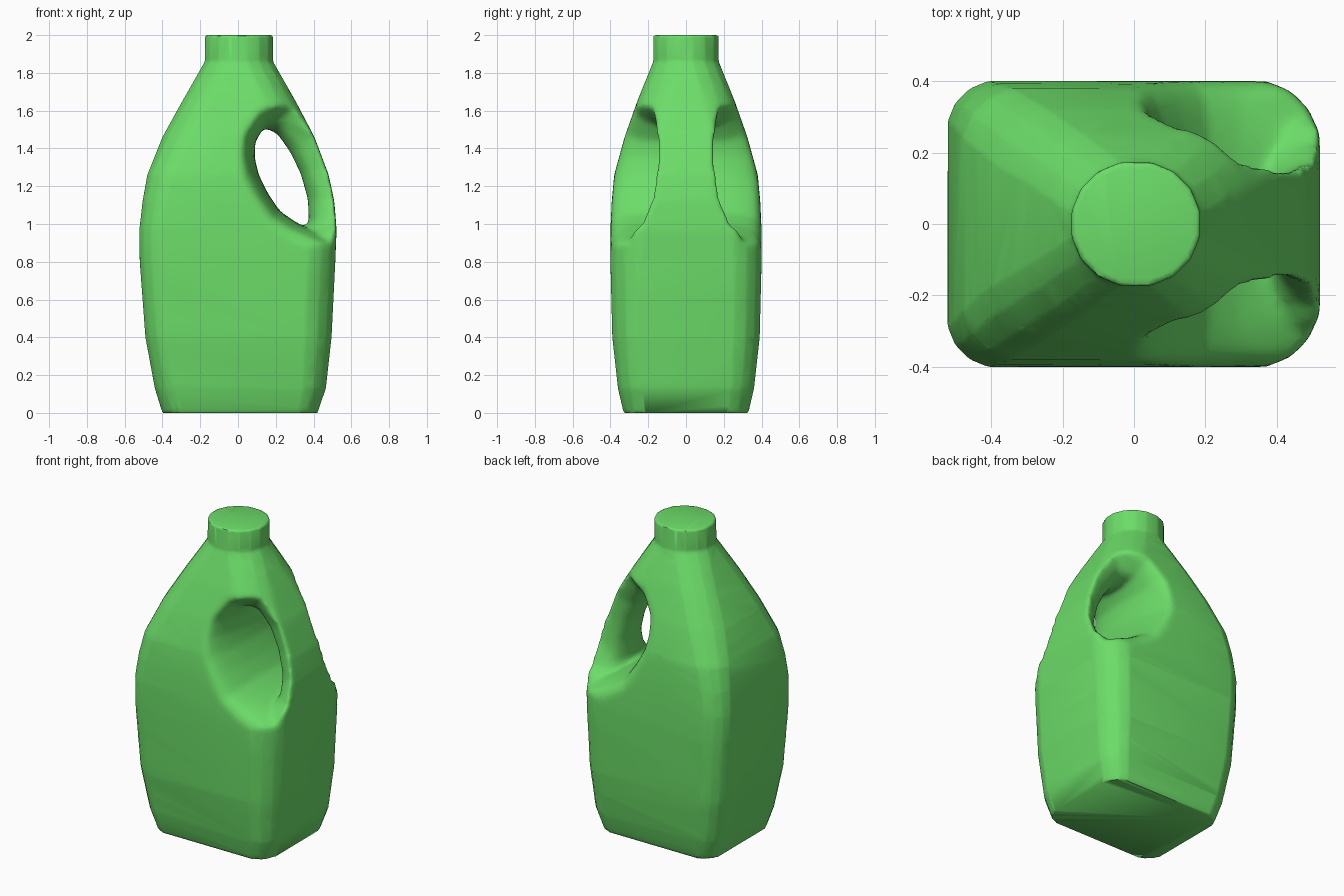
import bpy, bmesh, math

if "Cube" in bpy.data.objects:
    bpy.data.objects.remove(bpy.data.objects["Cube"])

# Helper: skin a list of closed rings into a capped solid
def loft(name, rings):
    bm = bmesh.new()
    rows = [[bm.verts.new(p) for p in ring] for ring in rings]
    n = len(rows[0])
    for a, b in zip(rows, rows[1:]):
        for i in range(n):
            j = (i + 1) % n
            bm.faces.new((a[i], a[j], b[j], b[i]))
    bm.faces.new(rows[0])
    bm.faces.new(rows[-1])
    bmesh.ops.recalc_face_normals(bm, faces=bm.faces)
    me = bpy.data.meshes.new(name)
    bm.to_mesh(me)
    bm.free()
    ob = bpy.data.objects.new(name, me)
    bpy.context.collection.objects.link(ob)
    return ob

# Rounded rectangle section, 16 sides, separate left and right corner radii
def section(z, x0, x1, hy, rl, rr):
    pts = []
    for q in range(4):
        right, back = q in (0, 3), q < 2
        r = rr if right else rl
        cx = x1 - r if right else x0 + r
        cy = (hy - r) * (1 if back else -1)
        for k in range(4):
            a = math.radians(q * 90 + 11.25 + 22.5 * k)
            s = r / math.cos(math.radians(11.25))
            pts.append((cx + s * math.cos(a), cy + s * math.sin(a), z))
    return pts

# Jug body with shoulder and neck: z, left, right, half depth, corner radii
profile = [
    (0.00, -0.40, 0.42, 0.33, 0.12, 0.13),
    (0.13, -0.44, 0.465, 0.36, 0.13, 0.15),
    (0.40, -0.49, 0.495, 0.39, 0.14, 0.17),
    (0.80, -0.52, 0.515, 0.40, 0.14, 0.18),
    (0.97, -0.522, 0.522, 0.40, 0.14, 0.18),
    (1.12, -0.505, 0.51, 0.393, 0.15, 0.20),
    (1.26, -0.48, 0.48, 0.38, 0.17, 0.21),
    (1.46, -0.40, 0.405, 0.325, 0.19, 0.22),
    (1.65, -0.295, 0.305, 0.258, 0.18, 0.20),
    (1.86, -0.175, 0.185, 0.173, 0.172, 0.172),
    (2.00, -0.175, 0.185, 0.173, 0.172, 0.172),
]
jug = loft("jug", [section(*p) for p in profile])

# Handle opening: x, z, flare direction, depth of flare, half width where it opens out
opening = [
    (0.135, 1.51, -0.1, 1.0, 0.10, 0.27),
    (0.090, 1.43, -0.9, 0.6, 0.09, 0.33),
    (0.088, 1.35, -1.0, 0.1, 0.09, 0.36),
    (0.110, 1.26, -1.0, -0.2, 0.09, 0.38),
    (0.160, 1.16, -0.9, -0.5, 0.08, 0.39),
    (0.220, 1.07, -0.6, -0.8, 0.08, 0.39),
    (0.290, 1.02, 0.1, -1.0, 0.08, 0.38),
    (0.360, 0.98, 1.0, -0.6, 0.12, 0.30),
    (0.375, 1.02, 1.0, -0.1, 0.12, 0.22),
    (0.370, 1.13, 1.0, 0.1, 0.12, 0.17),
    (0.330, 1.27, 1.0, 0.3, 0.12, 0.15),
    (0.270, 1.39, 1.0, 0.4, 0.12, 0.14),
    (0.205, 1.48, 0.6, 0.9, 0.14, 0.17),
]

def flared(y):
    ring = []
    for x, z, dx, dz, depth, w in opening:
        t = abs(y) / w
        if t < 1:
            off = depth * (1 - math.sqrt(1 - t * t))
        else:
            off = depth + 2 * (abs(y) - w)
        ring.append((x + dx * off, y, z + dz * off))
    return ring

cutter = loft("handle_cutter", [flared(i * 0.025) for i in range(-18, 19)])
cutter.hide_render = True

# Cut the opening, soften its rims, then reduce to a light mesh
def apply_mod(kind, **settings):
    m = jug.modifiers.new(kind.lower(), kind)
    for k, v in settings.items():
        setattr(m, k, v)
    bpy.ops.object.modifier_apply(modifier=m.name)

bpy.context.view_layer.objects.active = jug
jug.select_set(True)
apply_mod("BOOLEAN", object=cutter, operation="DIFFERENCE", solver="EXACT")
bpy.data.objects.remove(cutter)
apply_mod("REMESH", mode="VOXEL", voxel_size=0.012)

bm = bmesh.new()
bm.from_mesh(jug.data)
rim = [v for v in bm.verts if v.co.x > -0.1 and 0.8 < v.co.z < 1.72]
for i in range(12):
    bmesh.ops.smooth_vert(bm, verts=rim, factor=0.5,
                          use_axis_x=True, use_axis_y=True, use_axis_z=True)
bm.to_mesh(jug.data)
bm.free()
apply_mod("DECIMATE", ratio=0.07)
bpy.ops.object.shade_smooth_by_angle(angle=math.radians(50))

# Green plastic
mat = bpy.data.materials.new("green_plastic")
mat.diffuse_color = (0.15, 0.72, 0.14, 1)
mat.use_nodes = True
mat.node_tree.nodes["Principled BSDF"].inputs["Base Color"].default_value = mat.diffuse_color
jug.data.materials.clear()
jug.data.materials.append(mat)
